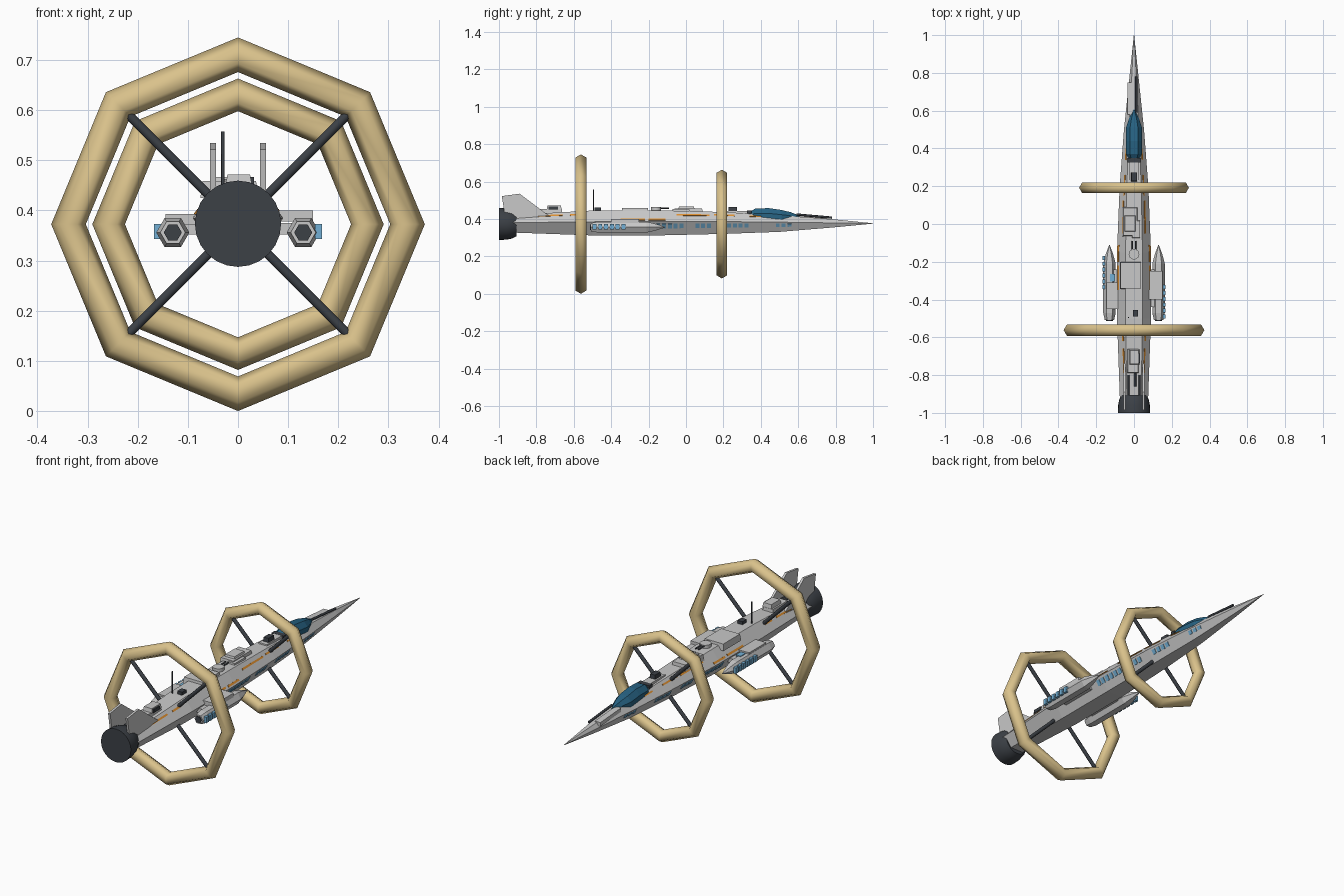
import bpy, bmesh, math
from mathutils import Vector

if "Cube" in bpy.data.objects:
    bpy.data.objects.remove(bpy.data.objects["Cube"])

C = 0.3725  # height of the long axis


def mat(name, r, g, b):
    m = bpy.data.materials.new(name)
    m.diffuse_color = (r, g, b, 1)
    m.use_nodes = True
    m.node_tree.nodes["Principled BSDF"].inputs["Base Color"].default_value = m.diffuse_color
    return m


GREY = mat("hull_grey", .58, .58, .58)
DARK = mat("dark_metal", .045, .052, .062)
TAN = mat("ring_tan", .70, .54, .26)
BLUE = mat("canopy_blue", .02, .125, .23)
GLASS = mat("window_blue", .17, .43, .66)
ORANGE = mat("stripe_orange", .74, .28, .03)


def loft(name, sections, material, smooth=False):
    """Skin equal-sized point loops and cap both ends."""
    bm = bmesh.new()
    rows = [[bm.verts.new(p) for p in s] for s in sections]
    n = len(rows[0])
    for a, b in zip(rows, rows[1:]):
        for i in range(n):
            bm.faces.new((a[i], a[(i + 1) % n], b[(i + 1) % n], b[i]))
    bm.faces.new(rows[0])
    bm.faces.new(rows[-1])
    bmesh.ops.recalc_face_normals(bm, faces=bm.faces)
    me = bpy.data.meshes.new(name)
    bm.to_mesh(me)
    bm.free()
    me.materials.append(material)
    ob = bpy.data.objects.new(name, me)
    bpy.context.collection.objects.link(ob)
    if smooth:
        for p in me.polygons:
            p.use_smooth = len(p.vertices) == 4
    return ob


def box(name, x0, x1, y0, y1, z0, z1, material, inset=0.0):
    i = inset
    return loft(name, [
        [(x0, y0, z0), (x1, y0, z0), (x1, y1, z0), (x0, y1, z0)],
        [(x0 + i, y0 + i, z1), (x1 - i, y0 + i, z1), (x1 - i, y1 - i, z1), (x0 + i, y1 - i, z1)]], material)


def rod(name, a, b, r, material, n=8):
    a, b = Vector(a), Vector(b)
    q = (b - a).to_track_quat('Z', 'Y')
    ring = [q @ Vector((r * math.cos(t), r * math.sin(t), 0))
            for t in (2 * math.pi * k / n for k in range(n))]
    return loft(name, [[a + v for v in ring], [b + v for v in ring]], material, True)


def lathe(name, x, z, profile, n, material, smooth=False):
    """Spin (y, radius) pairs about a line parallel to y."""
    return loft(name, [[(x + r * math.cos(2 * math.pi * k / n), y, z + r * math.sin(2 * math.pi * k / n))
                        for k in range(n)] for y, r in profile], material, smooth)


# Hull: flat-topped hexagon stations (y, half width, top, bottom, edge height)
ST = [(-.95, .074, .420, .328, .380), (-.5, .090, .445, .312, .385), (-.15, .090, .446, .312, .386),
      (.2, .076, .437, .320, .386), (.5, .053, .420, .331, .383), (.78, .024, .399, .354, .379),
      (1.0, .001, .377, .375, .376)]


def station(y):
    for a, b in zip(ST, ST[1:]):
        if y <= b[0]:
            f = (y - a[0]) / (b[0] - a[0])
            return [p + (q - p) * f for p, q in zip(a, b)]
    return list(ST[-1])


def hexagon(s):
    y, w, t, b, m = s
    h = w * .5
    return [(w, y, m), (h, y, t), (-h, y, t), (-w, y, m), (-h, y, b), (h, y, b)]


loft("hull", [hexagon(s) for s in ST], GREY)


def skin_plate(name, side, upper, y0, y1, t0, t1, material, d=.003):
    """Thin plate lying on a slanted hull side; t runs from the edge line to the deck or keel."""
    rings = []
    for y in (y0, y1):
        _, w, top, bot, m = station(y)
        e = Vector((side * w, y, m))
        k = Vector((side * w * .5, y, top if upper else bot))
        v = k - e
        nrm = Vector((side * abs(v.z), 0, abs(v.x) * (1 if upper else -1))).normalized()
        p, q = e + v * t0, e + v * t1
        rings.append([p - nrm * d, q - nrm * d, q + nrm * d, p + nrm * d])
    loft(name, rings, material)


for side in (-1, 1):
    # Hull windows
    for y0, count in ((-.19, 6), (.05, 3), (.22, 4), (.48, 3)):
        for i in range(count):
            y = y0 + i * .031
            skin_plate("hull_window", side, False, y, y + .021, .14, .48, GLASS)
    # Orange stripes
    for y0, y1, t in ((-.79, -.66, .62), (-.62, -.56, .6), (-.35, -.22, .12), (-.2, -.11, .1),
                      (-.05, .125, .55), (.15, .26, .6), (.34, .40, .6)):
        skin_plate("stripe", side, True, y0, y1, t, t + .14, ORANGE)
    # Tail fins
    prof = [(-.985, .522), (-.89, .535), (-.73, .415), (-.76, .40), (-.95, .40), (-.97, .43)]
    loft("tail_fin", [[(side * .05 + dx, y, z) for y, z in prof] for dx in (-.006, .006)], GREY)
    # Side pods
    lathe("side_pod", side * .13, .356, [(-.508, .025), (-.47, .033), (-.21, .033), (-.16, .020), (-.112, .002)], 6, GREY)
    lathe("pod_exhaust", side * .13, .356, [(-.513, .018), (-.50, .018)], 6, DARK)
    # Pod windows: outer faces above and below the pod edge
    for i in range(6):
        y = (-.50 if side > 0 else -.345) + i * .031
        x = side * .13
        box("pod_window", *sorted((x + side * .024, x + side * .038)), y, y + .021, .343, .373, GLASS)

# Pod pylons, slightly different left and right
box("left_pylon", -.145, -.07, -.45, -.31, .372, .393, GREY)
box("right_pylon", .07, .15, -.40, -.25, .378, .400, GREY)
for side in (-1, 1):
    box("pylon_brace", *sorted((side * .07, side * .12)), -.44, -.24, .352, .375, GREY)
box("pylon_light", -.128, -.10, -.305, -.265, .38, .388, GLASS)

# Engine bell
lathe("engine", 0, C + .001, [(-1, .086), (-.96, .084), (-.93, .078), (-.905, .066)], 24, DARK, True)

# Octagonal rings with diagonal struts
for name, y, major, minor in (("rear", -.562, .338, .0345), ("front", .192, .258, .0325)):
    bpy.ops.mesh.primitive_torus_add(major_segments=8, minor_segments=6, major_radius=major,
                                     minor_radius=minor, location=(0, y, C), rotation=(math.pi / 2, 0, 0))
    ring = bpy.context.object
    ring.name = name + "_ring"
    ring.data.materials.append(TAN)
    bpy.ops.object.shade_smooth()
    for k in range(4):
        a = math.pi / 4 + k * math.pi / 2
        d = Vector((math.cos(a), 0, math.sin(a)))
        o = Vector((0, y, C))
        rod(name + "_strut", o + d * .04, o + d * (major - .02), .0095, DARK)

# Canopy: six-sided loft (y, half width, base, top)
can = [(.345, .030, .405, .440), (.37, .042, .405, .455), (.44, .042, .402, .458), (.51, .042, .398, .448),
       (.56, .026, .398, .436), (.605, .004, .400, .418)]
loft("canopy", [[(w, y, b), (w, y, b + (t - b) * .5), (w * .5, y, t), (-w * .5, y, t),
                 (-w, y, b + (t - b) * .5), (-w, y, b)] for y, w, b, t in can], BLUE)
box("canopy_rear_frame", -.034, .034, .325, .35, .415, .444, DARK)

# Nose gun and plate
rod("nose_gun", (.012, .59, .424), (.012, .78, .407), .006, DARK)
loft("nose_plate", [[(-.034, y, z - .02), (-.002, y, z - .02), (-.002, y, z), (-.034, y, z)]
                    for y, z in ((.58, .418), (.75, .406))], GREY)

# Deck plates and machinery
box("tail_deck_box", -.037, .026, -.79, -.66, .42, .452, GREY, .004)
box("tail_deck_cap", -.025, .028, -.745, -.665, .45, .472, GREY, .004)
box("tail_vent", -.02, .032, -.735, -.685, .45, .467, DARK)
box("mid_deck_plate", -.075, .040, -.345, -.20, .425, .459, GREY, .004)
box("fore_deck_plate", -.060, .020, -.065, .09, .425, .457, GREY, .004)
box("fore_deck_cap", -.050, .008, -.04, .045, .455, .467, GREY, .003)
box("fore_deck_step", -.012, .034, -.075, .02, .43, .452, GREY, .003)
box("sensor_box", -.016, .018, .225, .275, .43, .464, DARK, .003)
box("sensor_base", -.026, .026, .20, .345, .42, .443, GREY, .003)
box("aft_box", -.005, .022, -.49, -.455, .44, .461, DARK)
rod("turret", (0, -.16, .44), (0, -.16, .463), .028, GREY, 10)
for x in (-.008, .008):
    rod("turret_barrel", (x, -.165, .458), (x, -.09, .458), .004, DARK)
rod("tail_pipe", (.006, -.86, .43), (.006, -.75, .436), .006, DARK)
for x in (-.03, .03):
    rod("tail_rail", (x, -.92, .424), (x, -.80, .43), .005, DARK)

# Antenna
rod("antenna", (-.03, -.495, .44), (-.03, -.495, .557), .0035, DARK, 6)
